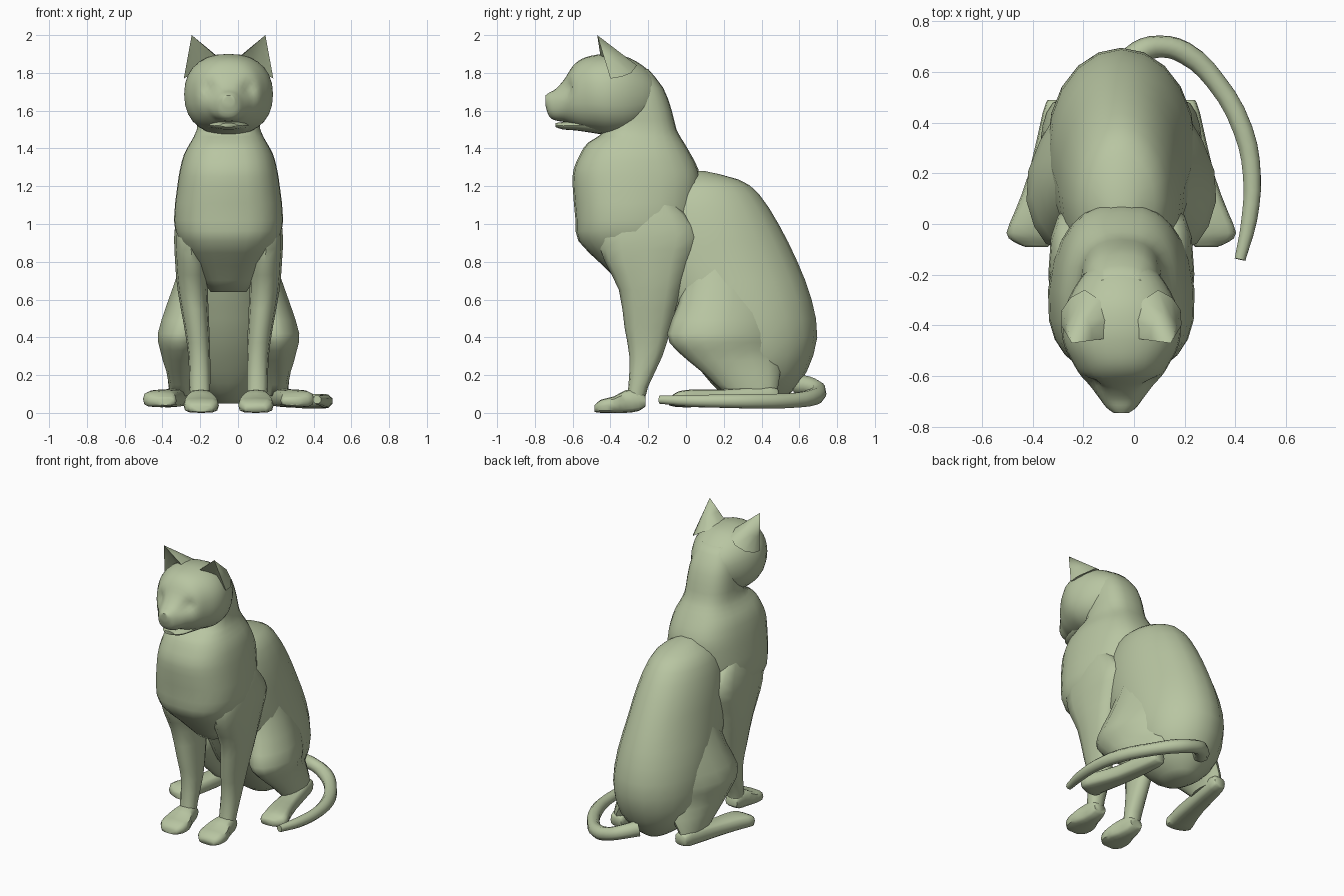
import bpy, bmesh, math
from mathutils import Vector

CX = -0.05          # symmetry plane of the body (the tail makes the model off-centre)
coat = bpy.data.materials.new("coat")
coat.diffuse_color = (0.48, 0.56, 0.36, 1)


def finish(name, bm, angle=50):
    bmesh.ops.recalc_face_normals(bm, faces=bm.faces)
    me = bpy.data.meshes.new(name)
    bm.to_mesh(me)
    bm.free()
    me.materials.append(coat)
    ob = bpy.data.objects.new(name, me)
    bpy.context.collection.objects.link(ob)
    bpy.ops.object.select_all(action='DESELECT')
    ob.select_set(True)
    bpy.context.view_layer.objects.active = ob
    bpy.ops.object.shade_smooth_by_angle(angle=math.radians(angle))
    return ob


def refine(rings, sub):
    """Catmull-Rom interpolation between neighbouring rings."""
    out = []
    for i in range(len(rings) - 1):
        p = [rings[max(i - 1, 0)], rings[i], rings[i + 1], rings[min(i + 2, len(rings) - 1)]]
        for k in range(sub):
            t = k / sub
            out.append([0.5 * (2 * b + (c - a) * t + (2 * a - 5 * b + 4 * c - d) * t * t
                               + (3 * b - a - 3 * c + d) * t ** 3) for a, b, c, d in zip(*p)])
    return out + [list(rings[-1])]


def loft(name, axis, rings, side=1, n=16, power=1.0, sub=2, shape=None):
    """Ring = (station on axis, low, high, x offset, half width)."""
    bm = bmesh.new()
    loops = []
    for st, lo, hi, xo, hw in refine(rings, sub):
        loop = []
        for k in range(n):
            a = 2 * math.pi * k / n
            c, s = math.cos(a), math.sin(a)
            c = math.copysign(abs(c) ** power, c)
            s = math.copysign(abs(s) ** power, s)
            x, o = xo + hw * c, (lo + hi) / 2 + (hi - lo) / 2 * s
            co = Vector((x, o, st) if axis == 'z' else (x, st, o))
            if shape:
                co = shape(co)
            loop.append(bm.verts.new((CX + side * co.x, co.y, co.z)))
        loops.append(loop)
    for a, b in zip(loops, loops[1:]):
        for k in range(n):
            bm.faces.new((a[k], a[(k + 1) % n], b[(k + 1) % n], b[k]))
    bm.faces.new(loops[0])
    bm.faces.new(loops[-1])
    return finish(name, bm)


# Rump, back and belly
loft("hind_body", 'z', [
    (0.05, 0.28, 0.48, 0, 0.07), (0.11, 0.18, 0.56, 0, 0.16), (0.22, 0.08, 0.64, 0, 0.25),
    (0.40, -0.05, 0.695, 0, 0.29), (0.60, -0.15, 0.665, 0, 0.285), (0.80, -0.24, 0.59, 0, 0.26),
    (1.00, -0.25, 0.49, 0, 0.235), (1.16, -0.20, 0.385, 0, 0.19), (1.235, -0.10, 0.28, 0, 0.13),
    (1.28, 0.0, 0.10, 0, 0.04)], n=20)


# Chest and neck: back of the shoulders slightly narrower than the front
def shoulders(co):
    co.x *= 1 - 0.12 * max(0, co.y + 0.3) / 0.35
    return co


loft("chest_and_neck", 'z', [
    (0.64, -0.30, -0.02, 0, 0.10), (0.78, -0.44, 0.03, 0, 0.19), (0.91, -0.57, 0.05, 0, 0.265),
    (1.02, -0.585, 0.06, 0, 0.293), (1.20, -0.60, 0.08, 0, 0.275), (1.29, -0.595, 0.065, 0, 0.26),
    (1.37, -0.56, 0.025, 0, 0.238), (1.43, -0.52, -0.01, 0, 0.205), (1.50, -0.42, -0.05, 0, 0.172),
    (1.60, -0.42, -0.075, 0, 0.165), (1.72, -0.42, -0.12, 0, 0.15), (1.82, -0.42, -0.20, 0, 0.11)],
    n=24, power=0.75, shape=shoulders)


# Head, with shallow eye sockets pressed in
def sockets(co):
    if co.y < -0.45:
        d = math.hypot(abs(co.x) - 0.105, co.z - 1.715)
        co.y += 0.03 * math.exp(-(d / 0.04) ** 2)
    return co


loft("head", 'y', [
    (-0.13, 1.62, 1.73, 0, 0.07), (-0.20, 1.54, 1.815, 0, 0.15), (-0.30, 1.48, 1.88, 0, 0.21),
    (-0.40, 1.47, 1.90, 0, 0.235), (-0.48, 1.485, 1.895, 0, 0.225), (-0.55, 1.50, 1.875, 0, 0.19),
    (-0.60, 1.52, 1.835, 0, 0.16), (-0.645, 1.54, 1.765, 0, 0.12), (-0.69, 1.548, 1.715, 0, 0.085),
    (-0.725, 1.57, 1.695, 0, 0.058), (-0.745, 1.63, 1.68, 0, 0.03)],
    n=28, power=0.88, sub=3, shape=sockets)

# Lower jaw under the mouth slit
loft("lower_jaw", 'y', [
    (-0.45, 1.475, 1.56, 0, 0.12), (-0.58, 1.495, 1.55, 0, 0.10),
    (-0.65, 1.50, 1.54, 0, 0.075), (-0.69, 1.513, 1.535, 0, 0.04)])


# Thigh narrows towards the rump
def taper(co):
    co.x -= 0.3 * max(0, co.y - 0.15) * min(1, max(0, (co.z - 0.12) / 0.2))
    return co


for side, label in ((-1, "left"), (1, "right")):
    # Ear: curved shell with a hollow front, ending in a point
    tip = Vector((0.195, -0.47, 2.0))
    base = [(0.045, -0.45, 1.87), (0.05, -0.37, 1.88), (0.085, -0.30, 1.87), (0.145, -0.26, 1.84),
            (0.20, -0.29, 1.80), (0.235, -0.34, 1.78), (0.237, -0.40, 1.77), (0.15, -0.37, 1.82)]
    grow = [0.52, 0.54, 0.55, 0.57, 0.58, 0.6, 0.58, 0.4]
    bm = bmesh.new()
    rows = [[Vector(b) for b in base], [tip + (Vector(b) - tip) * g for b, g in zip(base, grow)]]
    rows = [[bm.verts.new((CX + side * v.x, v.y, v.z)) for v in r] for r in rows]
    top = bm.verts.new((CX + side * tip.x, tip.y, tip.z))
    m = len(base)
    for k in range(m):
        j = (k + 1) % m
        bm.faces.new((rows[0][k], rows[0][j], rows[1][j], rows[1][k]))
        bm.faces.new((rows[1][k], rows[1][j], top))
    bm.faces.new(rows[0])
    finish(label + "_ear", bm)

    # Front leg with shoulder and elbow
    loft(label + "_front_leg", 'z', [
        (0.05, -0.32, -0.22, 0.15, 0.05), (0.14, -0.305, -0.20, 0.152, 0.055),
        (0.30, -0.30, -0.125, 0.155, 0.058), (0.45, -0.325, -0.08, 0.168, 0.066),
        (0.65, -0.355, -0.03, 0.19, 0.08), (0.80, -0.43, 0.02, 0.195, 0.088),
        (0.93, -0.46, 0.065, 0.20, 0.088), (1.05, -0.40, 0.0, 0.20, 0.075),
        (1.15, -0.30, -0.1, 0.20, 0.05)], side, n=12, power=0.85)

    # Front paw
    loft(label + "_front_paw", 'y', [
        (-0.215, 0.035, 0.09, 0.15, 0.045), (-0.25, 0.01, 0.12, 0.15, 0.055),
        (-0.32, 0.0, 0.12, 0.147, 0.07), (-0.38, 0.0, 0.088, 0.145, 0.092),
        (-0.45, 0.0, 0.07, 0.145, 0.088), (-0.485, 0.005, 0.04, 0.145, 0.055)],
        side, n=12, power=0.6)

    # Folded thigh and knee
    loft(label + "_thigh", 'z', [
        (0.09, 0.22, 0.48, 0.255, 0.055), (0.22, 0.08, 0.50, 0.26, 0.085),
        (0.33, -0.05, 0.51, 0.255, 0.115), (0.42, -0.10, 0.52, 0.245, 0.14),
        (0.58, -0.04, 0.54, 0.20, 0.135), (0.78, 0.0, 0.50, 0.15, 0.115),
        (1.0, 0.05, 0.40, 0.12, 0.095)], side, shape=taper)

    # Long hind foot, splayed outwards
    loft(label + "_hind_foot", 'y', [
        (0.49, 0.06, 0.12, 0.25, 0.04), (0.44, 0.04, 0.14, 0.255, 0.055),
        (0.20, 0.03, 0.125, 0.30, 0.065), (0.05, 0.03, 0.125, 0.34, 0.08),
        (-0.035, 0.03, 0.115, 0.365, 0.088), (-0.07, 0.035, 0.095, 0.35, 0.075),
        (-0.09, 0.04, 0.08, 0.335, 0.045)], side, n=12, power=0.6)

# Tail curling round the right side: tapered bevelled curve
path = [(-0.05, 0.60, 0.15, 1.3), (0.02, 0.675, 0.135, 1.15), (0.10, 0.70, 0.11, 1.05),
        (0.20, 0.675, 0.085, 1.1), (0.32, 0.565, 0.066, 1), (0.43, 0.37, 0.062, 1),
        (0.465, 0.19, 0.062, 0.9), (0.455, 0.02, 0.064, 0.8), (0.418, -0.14, 0.07, 0.55)]
cu = bpy.data.curves.new("tail_path", 'CURVE')
cu.dimensions = '3D'
cu.bevel_depth = 0.042
cu.bevel_resolution = 2
cu.resolution_u = 3
cu.use_fill_caps = True
sp = cu.splines.new('BEZIER')
sp.bezier_points.add(len(path) - 1)
for bp, (x, y, z, r) in zip(sp.bezier_points, path):
    bp.co = (x, y, z)
    bp.radius = r
    bp.handle_left_type = bp.handle_right_type = 'AUTO'
tmp = bpy.data.objects.new("tail_path", cu)
bpy.context.collection.objects.link(tmp)
bpy.context.view_layer.update()
bm = bmesh.new()
me = tmp.evaluated_get(bpy.context.evaluated_depsgraph_get()).to_mesh()
bm.from_mesh(me)
bpy.data.objects.remove(tmp)
bmesh.ops.remove_doubles(bm, verts=bm.verts, dist=0.0005)
finish("tail", bm)
